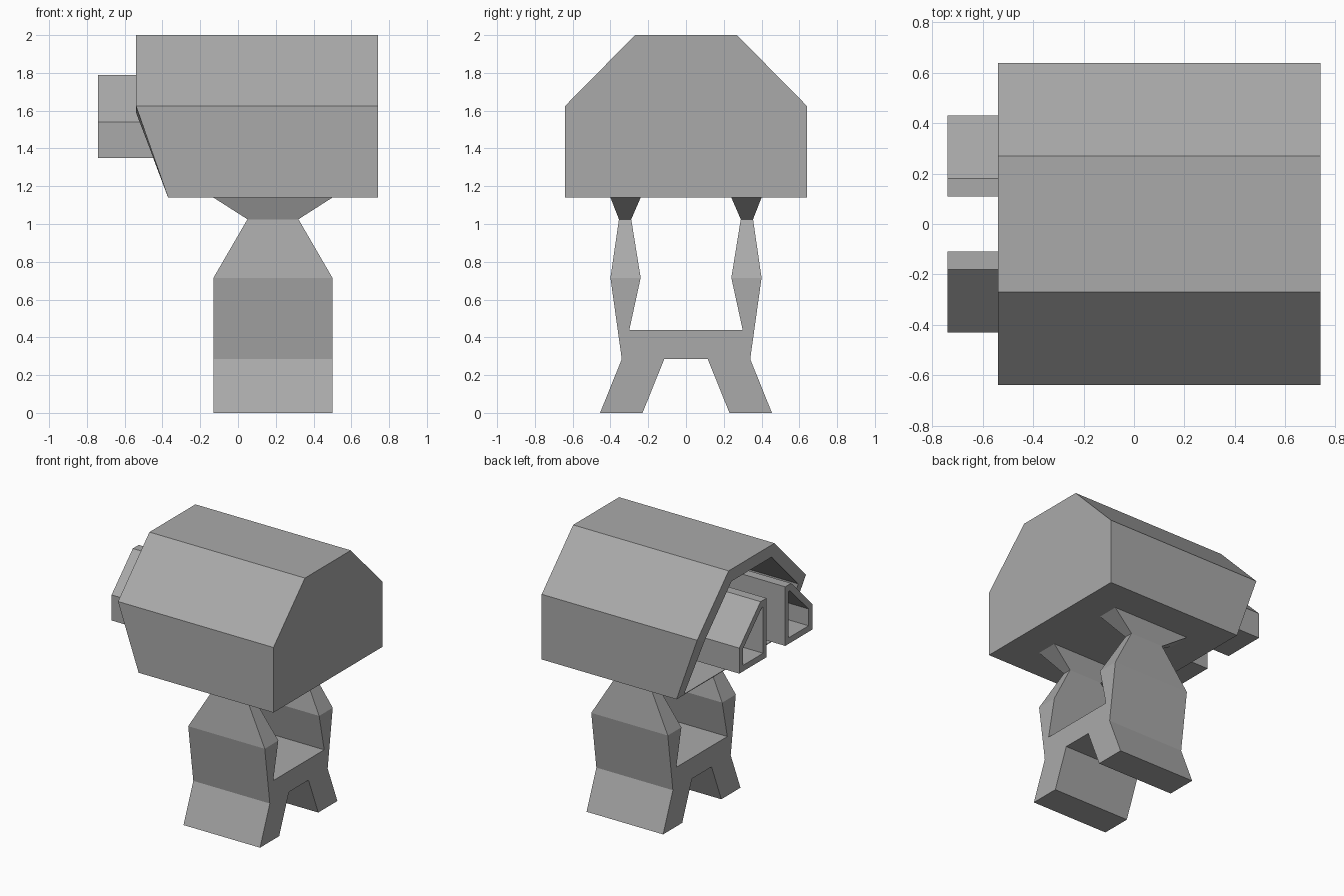
import bpy
import bmesh

cube = bpy.data.objects.get("Cube")
if cube:
    bpy.data.objects.remove(cube, do_unlink=True)

grey = bpy.data.materials.new("plain grey")
grey.use_nodes = True
grey.diffuse_color = (0.4, 0.4, 0.4, 1)
grey.node_tree.nodes["Principled BSDF"].inputs["Base Color"].default_value = (0.4, 0.4, 0.4, 1)


def loft(name, rings):
    """Skin a list of matching point rings, closing the first and the last."""
    bm = bmesh.new()
    loops = [[bm.verts.new(p) for p in ring] for ring in rings]
    n = len(loops[0])
    for a, b in zip(loops, loops[1:]):
        for i in range(n):
            j = (i + 1) % n
            bm.faces.new((a[i], a[j], b[j], b[i]))
    bm.faces.new(loops[0][::-1])
    bm.faces.new(loops[-1])
    bmesh.ops.recalc_face_normals(bm, faces=bm.faces)
    mesh = bpy.data.meshes.new(name)
    bm.to_mesh(mesh)
    bm.free()
    mesh.materials.append(grey)
    obj = bpy.data.objects.new(name, mesh)
    bpy.context.collection.objects.link(obj)
    return obj


def section(profile, x):
    """Place a (y, z) profile at x, which may depend on the height."""
    return [(x(z) if callable(x) else x, y, z) for y, z in profile]


def mirrored(half):
    return half + [(-y, z) for y, z in reversed(half)]


# Hollow body: closed at +x, open and undercut at -x
BOTTOM, TOP = 1.14, 2.0
outer = mirrored([(0.64, BOTTOM), (0.64, 1.625), (0.27, TOP)])
inner = mirrored([(0.55, BOTTOM + 0.005), (0.55, 1.59), (0.235, TOP - 0.09)])


def mouth(z):
    return -0.37 if z < 1.2 else -0.54


loft("body_shell", [section(outer, 0.74), section(outer, mouth),
                    section(inner, mouth), section(inner, 0.65)])

# Two hollow pods sticking out of the opening
pod_outer = [(0.11, 1.35), (0.43, 1.35), (0.43, 1.54), (0.18, 1.79), (0.11, 1.79)]
pod_inner = [(0.15, 1.395), (0.385, 1.395), (0.385, 1.52), (0.165, 1.74), (0.15, 1.74)]
for side, label in ((1, "back"), (-1, "front")):
    shape = [(side * y, z) for y, z in pod_outer]
    hole = [(side * y, z) for y, z in pod_inner]
    loft(label + "_pod", [section(shape, 0.66), section(shape, -0.74),
                          section(hole, -0.74), section(hole, 0.3)])

# Lower legs joined by a crossbar
X0, X1, KNEE = -0.13, 0.5, 0.715
stand = mirrored([(0.115, 0.285), (0.23, 0), (0.455, 0), (0.34, 0.285),
                  (0.4, KNEE), (0.24, KNEE), (0.3, 0.44)])
loft("lower_legs", [section(stand, X0), section(stand, X1)])

# Upper legs: taper to a waist, then flare out under the body
for side, label in ((1, "back"), (-1, "front")):
    rings = []
    for z, xa, xb, ya, yb in ((KNEE, X0, X1, 0.24, 0.4),
                              (1.025, 0.05, 0.32, 0.29, 0.355),
                              (BOTTOM, X0, X1, 0.24, 0.4)):
        rings.append([(xa, side * ya, z), (xb, side * ya, z),
                      (xb, side * yb, z), (xa, side * yb, z)])
    loft(label + "_upper_leg", rings)
